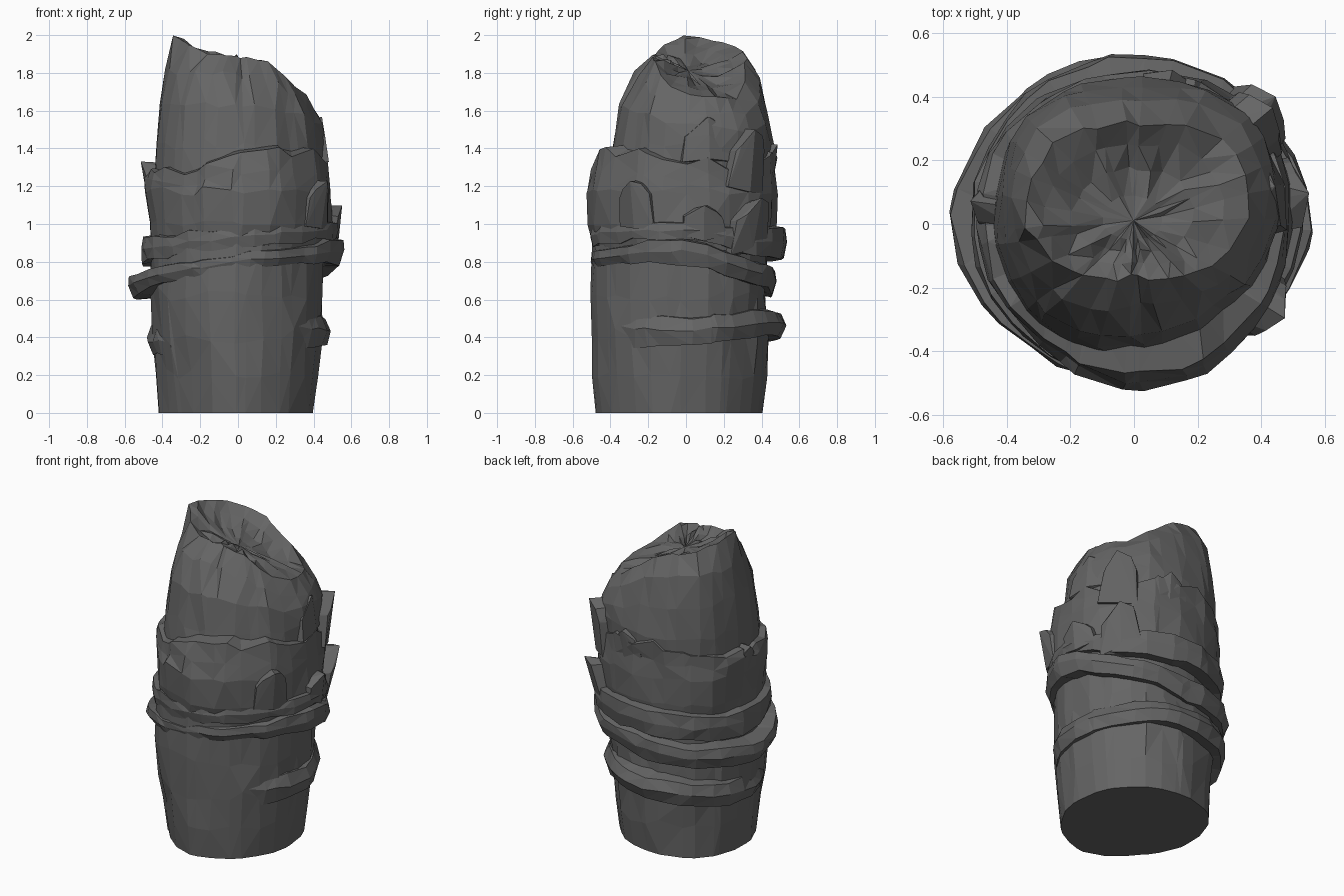
import bpy, bmesh, math, random
from mathutils import Vector, noise

if "Cube" in bpy.data.objects:
    bpy.data.objects.remove(bpy.data.objects["Cube"])

N = 30  # sides around the rock
parts = []

stone = bpy.data.materials.new("dark_stone")
stone.diffuse_color = (.13, .13, .13, 1)
stone.use_nodes = True
stone.node_tree.nodes["Principled BSDF"].inputs["Base Color"].default_value = stone.diffuse_color


def key(vals, a):
    """Blend eight compass values (right, back-right, back, ... front-right)."""
    if not isinstance(vals, (list, tuple)):
        return vals
    t = (a / math.tau * 8) % 8
    i = int(t)
    f = t - i
    return vals[i % 8] * (1 - f) + vals[(i + 1) % 8] * f


def finish(name, bm):
    bmesh.ops.triangulate(bm, faces=bm.faces[:])
    bmesh.ops.recalc_face_normals(bm, faces=bm.faces)
    me = bpy.data.meshes.new(name)
    bm.to_mesh(me)
    bm.free()
    me.materials.append(stone)
    ob = bpy.data.objects.new(name, me)
    bpy.context.collection.objects.link(ob)
    parts.append(ob)
    return ob


def loft(name, rows, seed, ring=False):
    """rows: (radius keys, height keys, radius jitter, height jitter)"""
    rnd = random.Random(seed)
    bm = bmesh.new()
    ang = [(i + rnd.uniform(-.4, .4)) / N * math.tau for i in range(N)]
    loops = []
    for r8, z8, jr, jz in rows:
        loop = []
        for a in ang:
            b = a + (rnd.uniform(-.015, .015) if jr else 0)
            r = key(r8, b)
            z = key(z8, b)
            p = Vector((math.cos(b) * 4, math.sin(b) * 4, z * 2 + seed))
            # broad rock bumps plus fine jitter
            r += jr * (1.2 * noise.noise(p) + rnd.uniform(-.6, .6))
            z = min(2, z + jz * (1.2 * noise.noise(p + Vector((9, 5, 2)))
                                 + rnd.uniform(-.6, .6)))
            loop.append(bm.verts.new((r * math.cos(b), r * math.sin(b), z)))
        loops.append(loop)
    pairs = list(zip(loops, loops[1:]))
    if ring:
        pairs.append((loops[-1], loops[0]))
    for lo, hi in pairs:
        for i in range(N):
            j = (i + 1) % N
            bm.faces.new((lo[i], lo[j], hi[j], hi[i]))
    if not ring:
        # close both ends with a fan
        for loop in (loops[0], loops[-1]):
            mid = bm.verts.new(sum((v.co for v in loop), Vector()) / N)
            for i in range(N):
                bm.faces.new((loop[i], loop[(i + 1) % N], mid))
    return finish(name, bm)


def band(name, r8, zlow, zhigh, seed, inner=.36, low=.975, high=.985):
    """Wavy ledge wrapped around the rock."""
    mid = [(p * .45 + q * .55) for p, q in zip(zlow, zhigh)]
    return loft(name, [
        (inner, [z + .02 for z in zlow], 0, 0),
        ([r * low for r in r8], zlow, .010, .016),
        (r8, mid, .010, .012),
        ([r * high for r in r8], zhigh, .010, .016),
        (inner, [z + .03 for z in zhigh], 0, 0)], seed, ring=True)


def slab(name, deg, half, z0, z1, r0, r1, depth, seed):
    """Upright broken flake with a pointed top leaning on the side."""
    rnd = random.Random(seed)
    bm = bmesh.new()
    c = math.radians(deg)
    out = Vector((math.cos(c), math.sin(c), 0))
    side = Vector((-out.y, out.x, 0))
    for s in (-1, 0, 1):
        for z, r, w in ((z0, r0, 1), (z0 * .4 + z1 * .6, (r0 + r1) / 2, .9),
                        (z1 - .07 * abs(s - .3), r1, .6)):
            k = half * s * w * rnd.uniform(.8, 1.1)
            for d in (0, depth):
                p = out * (r - d - .03 * abs(s)) + side * k
                p.z = z + rnd.uniform(-.02, .02)
                bm.verts.new(p)
    bmesh.ops.convex_hull(bm, input=bm.verts[:])
    loose = [v for v in bm.verts if not v.link_faces]
    bmesh.ops.delete(bm, geom=loose, context='VERTS')
    finish(name, bm)


# lower trunk
loft("lower_trunk", [
    ((.395, .385, .40, .445, .42, .41, .48, .43), 0, .004, 0),
    ((.42, .41, .42, .455, .435, .44, .495, .45), .2, .008, .03),
    ((.445, .425, .43, .465, .45, .475, .50, .465), .40, .012, .04),
    ((.455, .45, .42, .465, .455, .49, .505, .465), .62, .012, .04),
    ((.46, .46, .43, .46, .46, .48, .50, .47), .9, .008, .02)], 1)

# wavy ledges
band("lower_ledge", (.495, .475, .53, .55, .475, .46, .46, .475),
     (.36, .40, .40, .37, .31, .30, .33, .36),
     (.49, .53, .54, .51, .44, .42, .44, .54), 2, low=.955, high=.945)
band("lower_collar", (.57, .53, .47, .545, .585, .51, .51, .505),
     (.79, .68, .63, .61, .60, .70, .76, .79),
     (.92, .80, .76, .74, .71, .79, .84, .88), 3, low=.955)
band("upper_collar", (.54, .54, .53, .53, .52, .495, .505, .505),
     (.93, .83, .82, .79, .78, .83, .88, .91),
     (1.0, .97, .98, .94, .92, .94, .98, 1.0), 4)

# middle trunk with its jagged shoulder
loft("middle_trunk", [
    ((.47, .49, .45, .47, .46, .46, .48, .47), .86, .006, .01),
    ((.50, .51, .47, .49, .465, .47, .52, .50), 1.0, .012, .02),
    ((.50, .52, .475, .50, .49, .475, .525, .505), 1.17, .014, .03),
    ((.49, .51, .47, .50, .50, .46, .50, .49),
     (1.24, 1.22, 1.3, 1.24, 1.25, 1.22, 1.26, 1.27), .014, .03),
    ((.485, .50, .48, .495, .48, .455, .47, .47),
     (1.32, 1.32, 1.41, 1.31, 1.29, 1.28, 1.37, 1.40), .014, .04),
    (.33, (1.36, 1.36, 1.44, 1.33, 1.31, 1.30, 1.40, 1.43), 0, 0)], 5)

# domed head and sloping broken summit
loft("head", [
    ((.46, .48, .455, .48, .44, .44, .43, .42), 1.2, .005, .01),
    ((.46, .50, .46, .48, .425, .42, .385, .385), 1.42, .010, .03),
    ((.445, .50, .425, .465, .41, .39, .345, .36),
     (1.54, 1.50, 1.58, 1.63, 1.63, 1.63, 1.63, 1.60), .010, .03),
    ((.42, .46, .38, .435, .385, .325, .245, .30),
     (1.60, 1.59, 1.77, 1.81, 1.82, 1.80, 1.79, 1.76), .010, .03),
    ((.365, .39, .31, .36, .345, .22, .16, .225),
     (1.68, 1.67, 1.87, 1.95, 2.0, 1.90, 1.89, 1.86), .014, .012),
    ((.29, .30, .25, .28, .29, .16, .115, .17),
     (1.72, 1.70, 1.83, 1.90, 1.97, 1.87, 1.885, 1.86), .014, .03),
    ((.19, .20, .17, .19, .20, .11, .075, .12),
     (1.76, 1.73, 1.80, 1.85, 1.90, 1.85, 1.86, 1.84), .010, .03),
    ((.09, .09, .09, .10, .10, .06, .04, .06),
     (1.80, 1.78, 1.79, 1.82, 1.84, 1.84, 1.84, 1.82), .003, .02)], 6)

# loose flakes on the sides: angle, half width, z range, radii, depth
flakes = [(328, .10, .98, 1.26, .52, .56, .14), (10, .12, .93, 1.13, .54, .56, .12),
          (42, .12, .85, 1.15, .53, .60, .15), (40, .12, 1.18, 1.52, .53, .57, .15),
          (76, .12, 1.15, 1.44, .47, .50, .12), (172, .10, 1.05, 1.34, .47, .52, .12),
          (15, .14, 1.34, 1.57, .49, .46, .15)]
for i, f in enumerate(flakes):
    slab(f"flake_{i + 1}", *f, seed=20 + i)

# weld every part into one rock skin, dropping the hidden inner faces
rock, others = parts[0], bpy.data.collections.new("rock_pieces")
for ob in parts[1:]:
    others.objects.link(ob)
mod = rock.modifiers.new("weld", 'BOOLEAN')
mod.operation, mod.solver = 'UNION', 'EXACT'
mod.operand_type, mod.collection = 'COLLECTION', others
mod.use_self = True
skin = bpy.data.meshes.new_from_object(
    rock.evaluated_get(bpy.context.evaluated_depsgraph_get()))
if len(skin.polygons) > 600:
    rock.modifiers.clear()
    rock.data = skin
    rock.name = "rock_pillar"
    for ob in parts[1:]:
        bpy.data.objects.remove(ob)
bpy.data.collections.remove(others)
